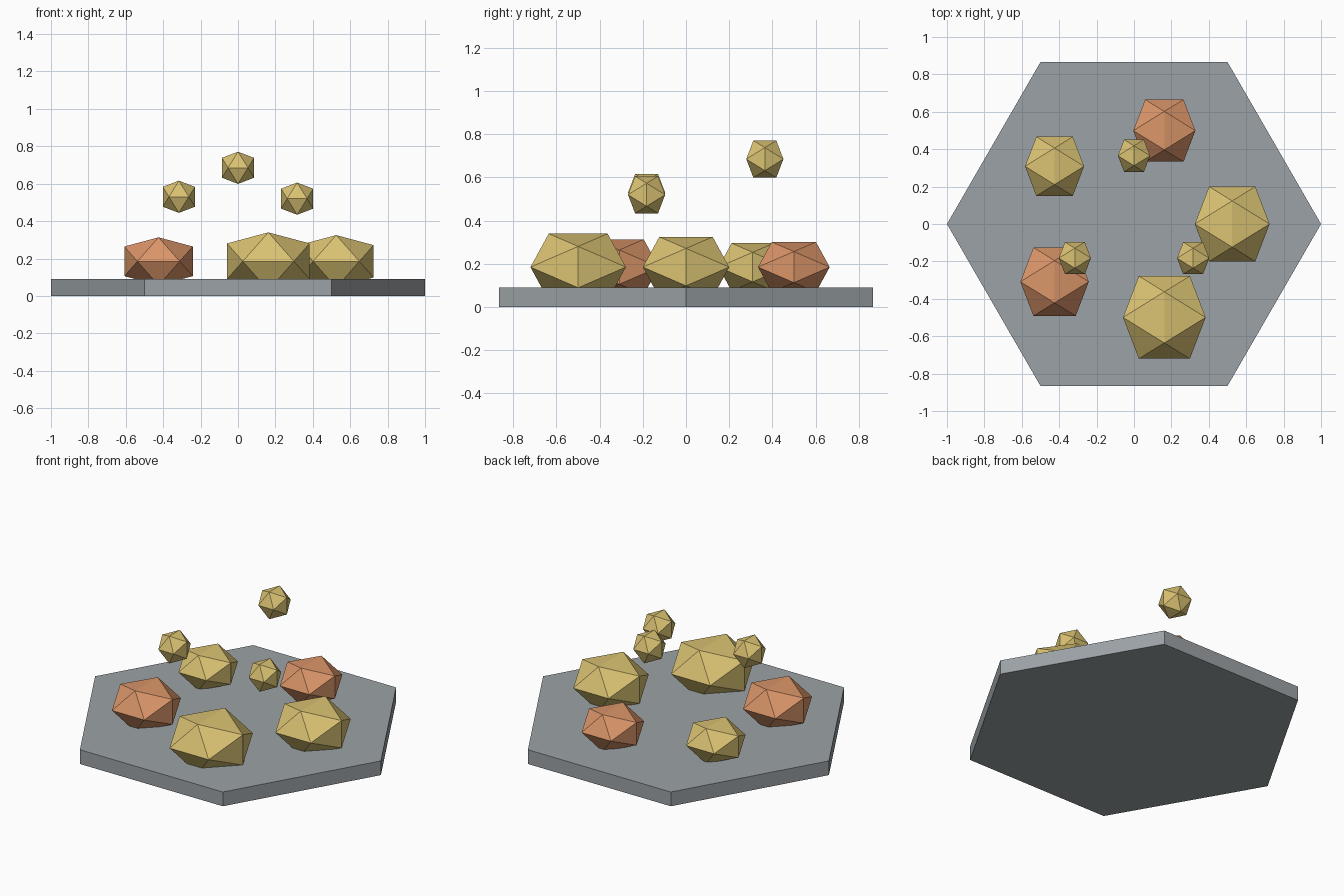
import bpy
import bmesh
from math import cos, sin, radians, sqrt
from mathutils import Vector

cube = bpy.data.objects.get("Cube")
if cube:
    bpy.data.objects.remove(cube, do_unlink=True)


def material(name, color):
    mat = bpy.data.materials.new(name)
    mat.use_nodes = True
    mat.diffuse_color = (*color, 1)
    mat.node_tree.nodes["Principled BSDF"].inputs["Base Color"].default_value = (*color, 1)
    return mat


stone = material("slate grey", (0.33, 0.36, 0.38))
gold = material("pale gold", (0.70, 0.54, 0.17))
copper = material("copper orange", (0.70, 0.30, 0.14))


def add_object(name, bm, mat, location):
    bmesh.ops.recalc_face_normals(bm, faces=bm.faces)
    mesh = bpy.data.meshes.new(name)
    bm.to_mesh(mesh)
    bm.free()
    mesh.materials.append(mat)
    obj = bpy.data.objects.new(name, mesh)
    obj.location = location
    bpy.context.collection.objects.link(obj)
    return obj


def nugget(name, mat, location, half_width, squash=1.0):
    """Icosahedron as the hull of three crossed golden rectangles."""
    short = half_width * 2 / (1 + sqrt(5))
    bm = bmesh.new()
    for a in (-short, short):
        for b in (-half_width, half_width):
            for point in ((a, b, 0), (b, 0, a), (0, a, b)):
                bm.verts.new(Vector(point) * 1.0)
    bmesh.ops.convex_hull(bm, input=bm.verts)
    bmesh.ops.scale(bm, vec=(1, 1, squash), verts=bm.verts)
    return add_object(name, bm, mat, location)


# Hexagonal base slab, corners on the x axis
thickness = 0.09
bm = bmesh.new()
slab = bm.faces.new([bm.verts.new((cos(radians(60 * i)), sin(radians(60 * i)), 0))
                     for i in range(6)])
top = bmesh.ops.extrude_face_region(bm, geom=[slab])["geom"]
bmesh.ops.translate(bm, vec=(0, 0, thickness),
                    verts=[v for v in top if isinstance(v, bmesh.types.BMVert)])
# Keep the underside closed
if len(bm.faces) < 8:
    bmesh.ops.holes_fill(bm, edges=bm.edges)
add_object("hexagon_base", bm, stone, (0, 0, 0))

# Ring of flattened nuggets sunk into the slab
ring = [(gold, 0.20), (copper, 0.166), (gold, 0.158), (copper, 0.183), (gold, 0.221)]
for i, (mat, half) in enumerate(ring):
    angle = radians(72 * i)
    nugget(f"ground_nugget_{i + 1}", mat,
           (0.525 * cos(angle), 0.525 * sin(angle), 0.185), half, 0.7)

# Floating nuggets
for i, height in enumerate((0.685, 0.53, 0.52)):
    angle = radians(90 + 120 * i)
    nugget(f"floating_nugget_{i + 1}", gold,
           (0.365 * cos(angle), 0.365 * sin(angle), height), 0.086)
